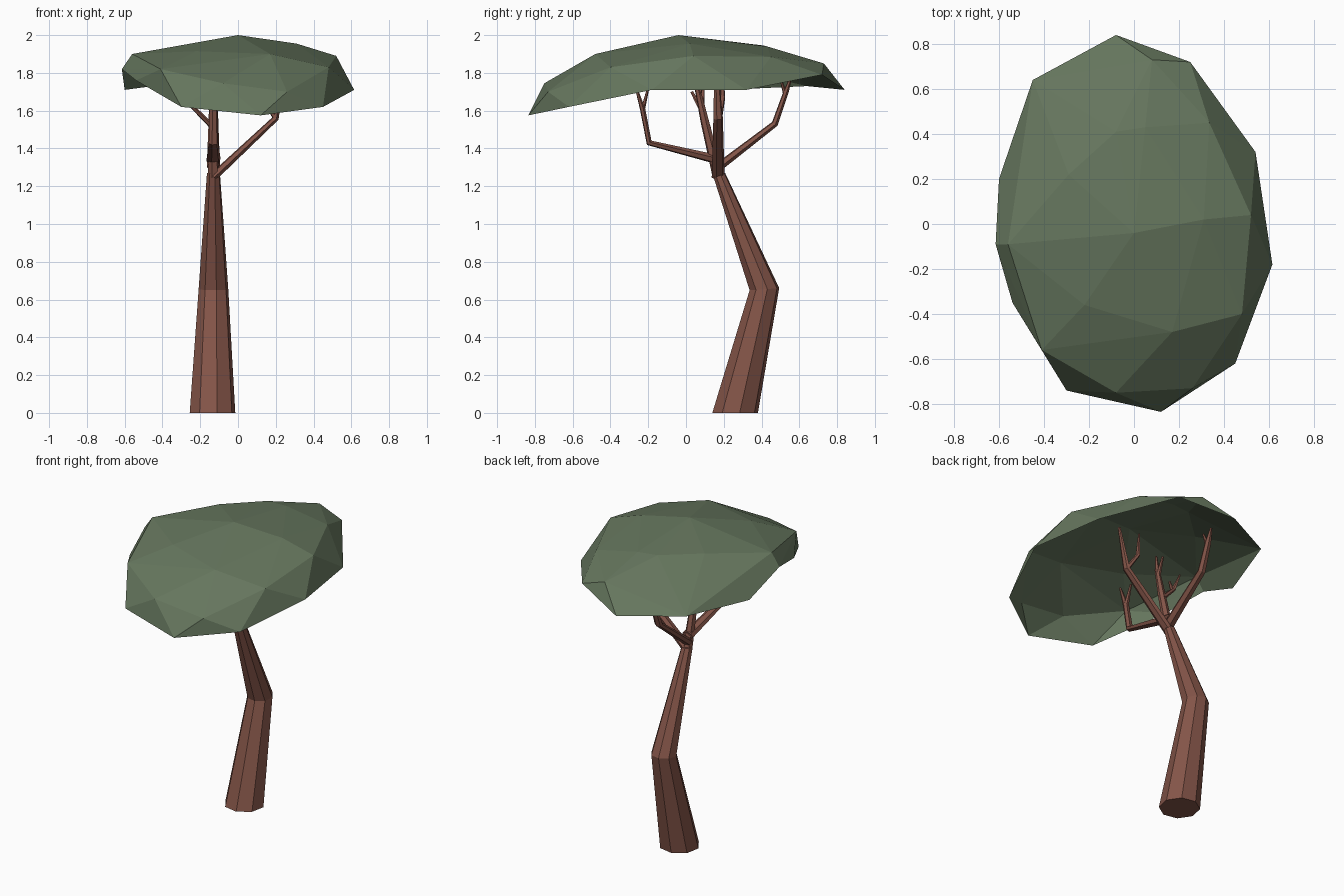
import bpy, bmesh, math
from mathutils import Vector


def material(name, rgb):
    m = bpy.data.materials.new(name)
    m.diffuse_color = (*rgb, 1)
    return m


BARK = material("bark", (0.23, 0.09, 0.065))
LEAF = material("leaf", (0.13, 0.18, 0.11))
X, Y = Vector((1, 0, 0)), Vector((0, 1, 0))


def make_object(name, bm, mat):
    me = bpy.data.meshes.new(name)
    bm.to_mesh(me)
    bm.free()
    me.materials.append(mat)
    ob = bpy.data.objects.new(name, me)
    bpy.context.collection.objects.link(ob)
    return ob


def tube(name, path, side=X, sides=6, wide=1.3, thin=0.85, level_ends=False):
    """Tapered faceted limb; path holds (x, y, z, radius), wider along side."""
    bm = bmesh.new()
    pts = [Vector(p[:3]) for p in path]
    rings = []
    for i, p in enumerate(pts):
        t = Vector((0, 0, 0))
        if i > 0:
            t += (p - pts[i - 1]).normalized()
        if i < len(pts) - 1:
            t += (pts[i + 1] - p).normalized()
        if level_ends and i != 1:
            t = Vector((0, 0, 1))
        t.normalize()
        u = (side - t * side.dot(t)).normalized()
        w = t.cross(u)
        ring = []
        for k in range(sides):
            a = 2 * math.pi * (k + 0.25) / sides
            off = u * math.cos(a) * wide + w * math.sin(a) * thin
            ring.append(bm.verts.new(p + off * path[i][3]))
        rings.append(ring)
    for r0, r1 in zip(rings, rings[1:]):
        for k in range(sides):
            j = (k + 1) % sides
            bm.faces.new((r0[k], r0[j], r1[j], r1[k]))
    bm.faces.new(rings[0][::-1])
    bm.faces.new(rings[-1])
    return make_object(name, bm, BARK)


# Bent trunk
tube("trunk", [(-0.135, 0.26, 0, 0.123), (-0.13, 0.415, 0.655, 0.08),
               (-0.13, 0.173, 1.27, 0.035)], X, 8, 1, 1, level_ends=True)

# Main limbs, each with a bend and forked twigs
tube("right_branch", [(-0.13, 0.17, 1.25, 0.027), (0.2, 0.17, 1.56, 0.02),
                      (0.25, 0.16, 1.83, 0.008)], Y)
tube("right_twig", [(0.2, 0.17, 1.56, 0.017), (0.13, 0.19, 1.67, 0.014),
                    (0.12, 0.19, 1.82, 0.006)], Y)
tube("back_branch", [(-0.13, 0.17, 1.30, 0.028), (-0.13, 0.47, 1.53, 0.021),
                     (-0.13, 0.53, 1.7, 0.017), (-0.13, 0.56, 1.79, 0.006)])
tube("back_twig", [(-0.13, 0.525, 1.69, 0.014), (-0.12, 0.5, 1.77, 0.006)])
tube("front_branch", [(-0.13, 0.17, 1.34, 0.03), (-0.13, -0.195, 1.43, 0.02),
                      (-0.13, -0.23, 1.61, 0.017), (-0.12, -0.27, 1.74, 0.006)])
tube("front_twig", [(-0.13, -0.23, 1.6, 0.014), (-0.14, -0.195, 1.74, 0.006)])
tube("centre_branch", [(-0.13, 0.17, 1.25, 0.03), (-0.13, 0.1, 1.54, 0.023),
                       (-0.13, 0.06, 1.72, 0.015), (-0.13, 0.05, 1.82, 0.006)],
     wide=1, thin=1)
tube("centre_twig", [(-0.13, 0.07, 1.68, 0.013), (-0.14, 0.1, 1.8, 0.006)])
tube("left_branch", [(-0.13, 0.11, 1.51, 0.018), (-0.24, 0.08, 1.62, 0.014),
                     (-0.28, 0.09, 1.73, 0.006)], Y)
tube("left_twig", [(-0.23, 0.08, 1.61, 0.011), (-0.25, 0.03, 1.7, 0.006)], Y)

# Canopy: open faceted shell, drooping rim then crown points
rim = [(-0.08, 0.84, 1.71), (0.25, 0.72, 1.79), (0.54, 0.32, 1.71),
       (0.615, -0.18, 1.71), (0.45, -0.62, 1.62), (0.12, -0.835, 1.575),
       (-0.30, -0.74, 1.62), (-0.54, -0.35, 1.76), (-0.615, -0.09, 1.82),
       (-0.60, 0.20, 1.71), (-0.45, 0.64, 1.73)]
crown = [(0.0, -0.04, 2.0), (0.17, -0.48, 1.90), (0.48, -0.40, 1.83),
         (-0.22, -0.36, 1.915), (-0.08, -0.75, 1.745), (0.26, -0.73, 1.70),
         (-0.41, -0.56, 1.82), (-0.56, -0.09, 1.90), (-0.29, 0.22, 1.94),
         (0.335, 0.45, 1.885), (0.52, 0.04, 1.89), (0.08, 0.73, 1.85),
         (0.05, 0.43, 1.94), (-0.08, 0.41, 1.945), (0.31, 0.02, 1.955)]
bm = bmesh.new()
for p in rim + crown:
    bm.verts.new(p)
bmesh.ops.convex_hull(bm, input=bm.verts[:])
bmesh.ops.recalc_face_normals(bm, faces=bm.faces[:])
bm.normal_update()
under = [f for f in bm.faces if f.normal.z < 0]
bmesh.ops.delete(bm, geom=under, context='FACES')
bmesh.ops.delete(bm, geom=[v for v in bm.verts if not v.link_faces], context='VERTS')
make_object("canopy", bm, LEAF)
